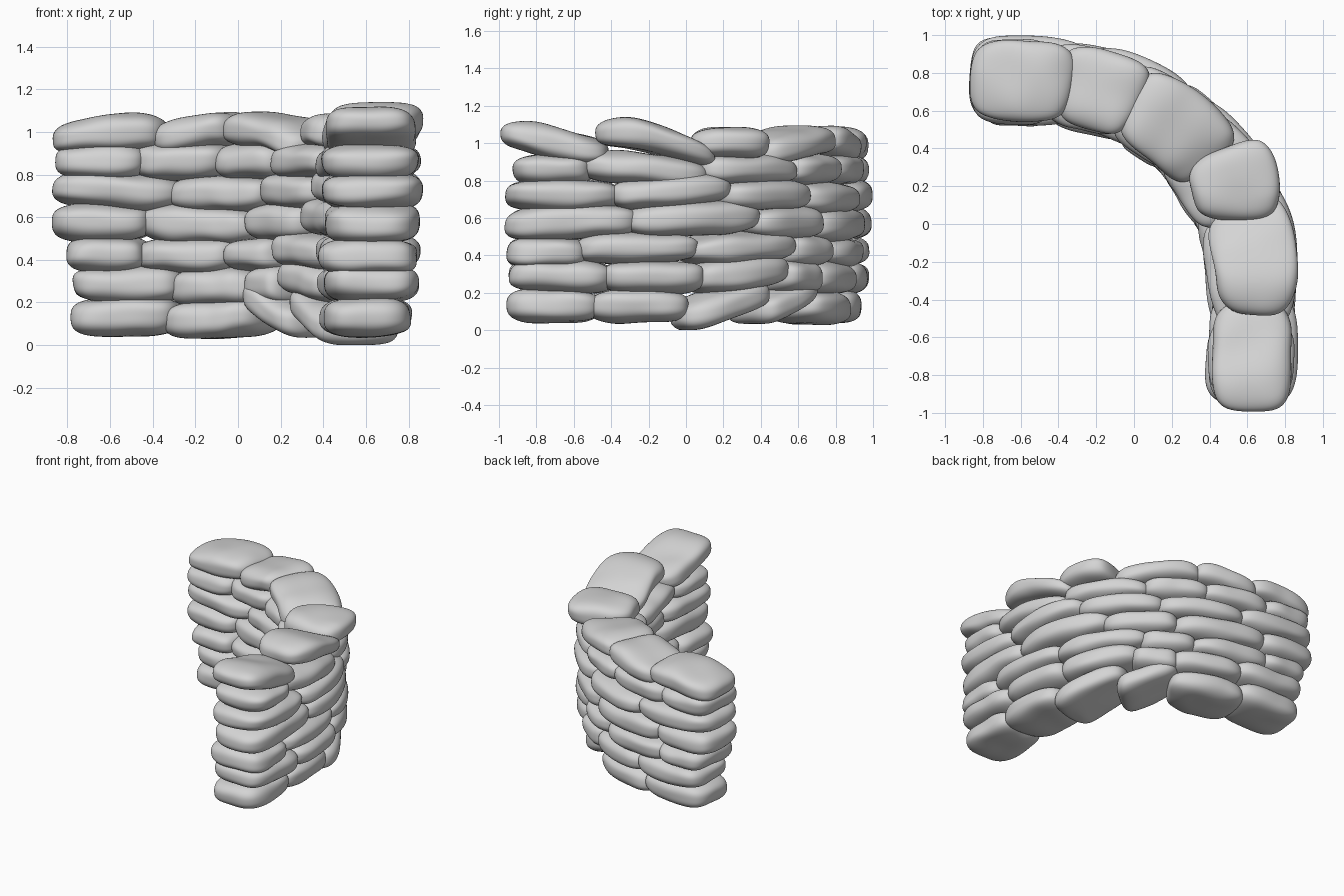
import bpy
import bmesh
import random
from mathutils import Matrix, Vector, noise

random.seed(4)
if "Cube" in bpy.data.objects:
    bpy.data.objects.remove(bpy.data.objects["Cube"], do_unlink=True)

canvas = bpy.data.materials.new("grey_canvas")
canvas.use_nodes = True
GREY = (0.66, 0.66, 0.66, 1)
canvas.diffuse_color = GREY
canvas.node_tree.nodes["Principled BSDF"].inputs["Base Color"].default_value = GREY

# Centre line of the wall seen from above, from the back right end to the front left end
PATH = [Vector(p) for p in ((-0.87, 0.765), (-0.35, 0.75), (0, 0.66), (0.28, 0.47),
                            (0.47, 0.25), (0.59, 0), (0.63, -0.3), (0.62, -1))]


def on_polyline(s):
    for i, (a, b) in enumerate(zip(PATH, PATH[1:])):
        step = (b - a).length
        if s <= step or i == len(PATH) - 2:
            return a + (b - a) * (s / step)
        s -= step


def on_path(s):
    """Smoothed point and outward side direction at distance s."""
    point = sum((on_polyline(s + d * 0.04) for d in range(-3, 4)), Vector((0, 0))) / 7
    along = (on_polyline(s + 0.12) - on_polyline(s - 0.12)).normalized()
    return point, Vector((-along.y, along.x))


def sandbag(name, start, end, z_start, z_end, wide, half_height, sag, shift, yaw):
    """A plump rounded pillow bent along the path, then turned about its middle."""
    bm = bmesh.new()
    bmesh.ops.create_cube(bm, size=2)
    bmesh.ops.subdivide_edges(bm, edges=bm.edges[:], cuts=11, use_grid_fill=True)
    seed = Vector((random.uniform(0, 50), random.uniform(0, 50), random.uniform(0, 50)))
    middle, half = (start + end) / 2, (end - start) / 2
    pivot = on_path(middle)[0]
    turn = Matrix.Rotation(yaw, 2)
    for v in bm.verts:
        p = v.co.copy()
        plan = (abs(p.x) ** 3.6 + abs(p.y) ** 3.6) ** (1 / 3.6)
        p /= (plan ** 3 + abs(p.z) ** 3) ** (1 / 3)
        s = middle + p.x * half
        centre, side = on_path(s)
        bend = max(0, 1 - abs(s - 1.6) / 0.6)
        across = p.y * (wide + 0.02 * bend) + shift
        ease = 0.5 + 0.5 * p.x * (1.5 - 0.5 * p.x * p.x)
        z = z_start + (z_end - z_start) * ease + p.z * half_height
        z += sag * (0.4 - p.x * p.x)
        lump = noise.noise_vector(Vector((p.x * half * 5, p.y, p.z * 0.6)) + seed) * 0.014
        spot = pivot + turn @ (centre + side * across - pivot)
        v.co = Vector((spot.x, spot.y, z)) + lump
        v.co.z = max(v.co.z, 0)
    bmesh.ops.recalc_face_normals(bm, faces=bm.faces[:])
    for f in bm.faces:
        f.smooth = True
    mesh = bpy.data.meshes.new(name)
    bm.to_mesh(mesh)
    bm.free()
    mesh.materials.append(canvas)
    bag = bpy.data.objects.new(name, mesh)
    bpy.context.collection.objects.link(bag)
    bag.modifiers.new("soften", "SUBSURF").levels = 1


# Courses bottom to top: height, half width, half height, outward shift, seams between bags
COURSES = [
    (0.13, 0.205, 0.092, -0.02, (0.1, 0.58, 1.04, 1.38, 1.82, 2.28, 2.74)),
    (0.285, 0.22, 0.092, 0, (0.1, 0.61, 1.04, 1.28, 1.75, 2.21, 2.73)),
    (0.425, 0.23, 0.085, -0.01, (0.08, 0.42, 0.92, 1.23, 1.78, 2.35, 2.74)),
    (0.575, 0.225, 0.095, 0.005, (0.01, 0.44, 1.03, 1.46, 2.09, 2.75)),
    (0.722, 0.235, 0.087, 0.005, (0.01, 0.6, 1.13, 1.62, 2.17, 2.75)),
    (0.86, 0.225, 0.086, -0.005, (0.03, 0.41, 0.85, 1.22, 1.73, 2.32, 2.7)),
    (1, 0.214, 0.085, 0, (0.01, 0.51, 0.89, 1.4, 1.71, 2.24, 2.77)),
]
# Bags that slump: heights of both ends, middle hump, extra outward shift, turn
SLUMPED = {
    (0, 0): (0.125, 0.14), (0, 1): (0.115, 0.13),
    (0, 2): (0.23, 0.1), (0, 3): (0.2, 0.075),
    (1, 1): (0.27, 0.275), (1, 3): (0.33, 0.28), (1, 5): (0.28, 0.295),
    (2, 1): (0.415, 0.42), (2, 3): (0.455, 0.425), (2, 4): (0.44, 0.435),
    (2, 5): (0.415, 0.415),
    (3, 1): (0.57, 0.56), (3, 3): (0.605, 0.59), (3, 4): (0.59, 0.565),
    (4, 0): (0.735, 0.71), (4, 1): (0.705, 0.71), (4, 3): (0.76, 0.722),
    (5, 4): (0.835, 0.88, 0.01),
    (6, 0): (0.97, 1, 0.02), (6, 1): (0.965, 1.02, 0.01), (6, 2): (1.02, 0.95, 0.03),
    (6, 3): (1, 1, 0.01, 0.05, -0.35), (6, 4): (0.95, 1.07, 0.05, 0.025), (6, 5): (0.95, 1.05),
}

for row, (level, wide, half_height, shift, seams) in enumerate(COURSES):
    for i, (a, b) in enumerate(zip(seams, seams[1:])):
        low, high, *extra = SLUMPED.get((row, i), (level, level))
        sag, push, yaw = (extra + [0, 0, 0])[:3]
        start = a - (0.035 if i else 0.01)
        end = b + (0.035 if i < len(seams) - 2 else 0.01)
        sandbag(f"sandbag_course_{row + 1}_bag_{i + 1}", start, end, low, high,
                wide, half_height, sag, shift + push, yaw)
